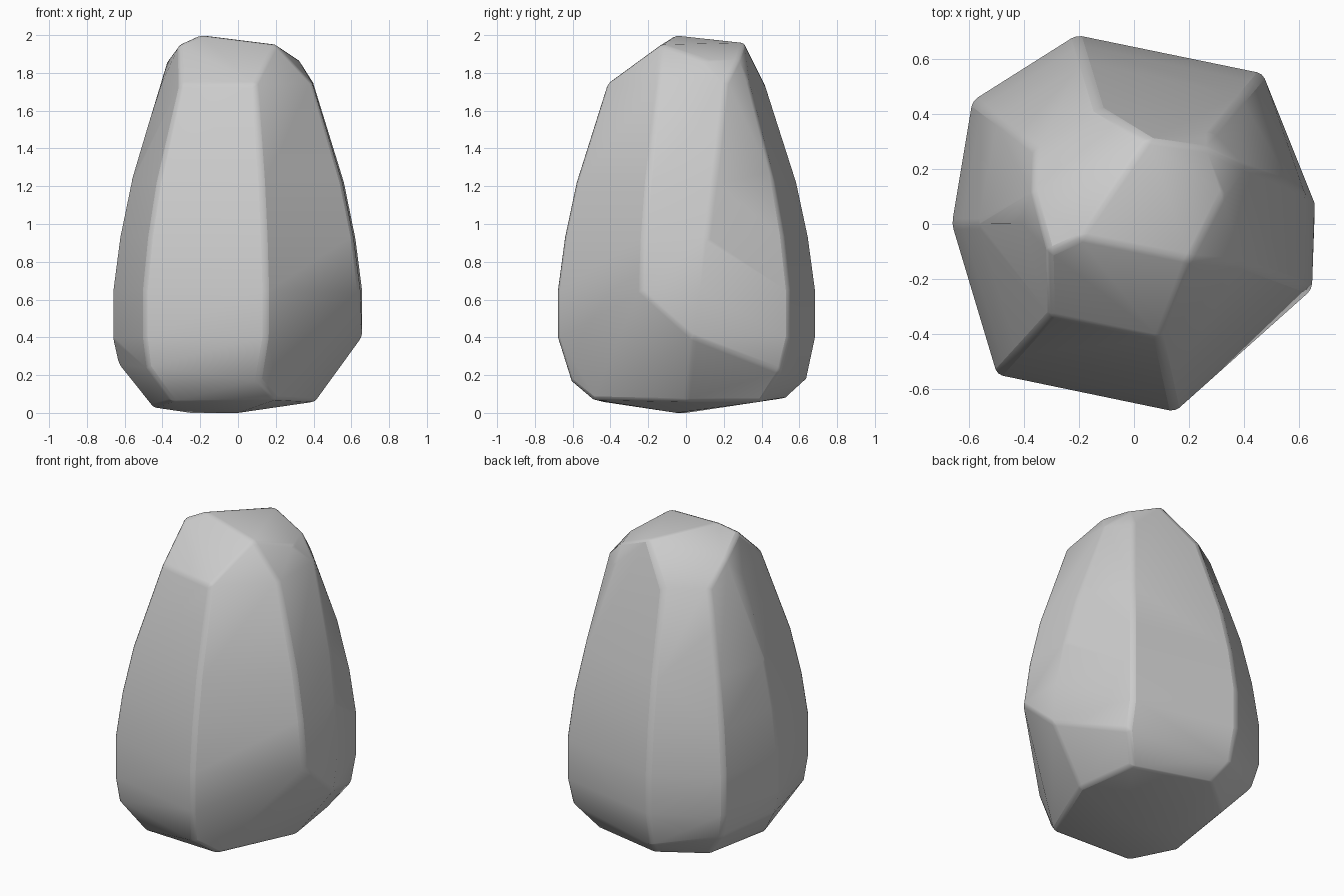
import bpy, bmesh, math

if "Cube" in bpy.data.objects:
    bpy.data.objects.remove(bpy.data.objects["Cube"])

# Widest outline of the boulder: x, y, lowest height of each edge column
outline = [(-.21, .69, .35), (.47, .55, .3), (.66, .04, .4), (.65, -.24, .45),
           (.15, -.685, .3), (-.50, -.55, .3), (-.665, 0, .35), (-.59, .45, .3)]
# Height and scale of each ring, narrowing towards the top
rings = [(.4, .995), (.65, .995), (.93, .94), (1.22, .85), (1.5, .725), (1.74, .61)]

# Underside chamfer and tilted crown facets
under = [(-.2, .64, .18), (.46, .50, .22), (.11, -.61, .17), (-.48, -.53, .24),
         (-.63, 0, .26), (-.55, .42, .24),
         (-.15, .53, .08), (.35, .40, .06), (.41, 0, .06), (.2, -.49, .07),
         (-.35, -.45, .06), (-.45, -.15, .03), (-.4, .33, .06), (-.25, 0, 0), (0, -.05, 0)]
crown = [(-.2, -.05, 2), (-.31, -.1, 1.95), (.2, -.13, 1.95), (.05, .31, 1.96),
         (.26, .28, 1.87), (.32, .1, 1.87), (-.37, .12, 1.87)]

bm = bmesh.new()
for z, s in rings:
    for i, (x, y, low) in enumerate(outline):
        if z >= low:
            twist = .14 * (z - .4) if i == 2 else 0
            bm.verts.new((x * s, y * s + twist, z))
for p in under + crown:
    bm.verts.new(p)

# Faceted shell around the points, then slightly worn edges
hull = bmesh.ops.convex_hull(bm, input=bm.verts)
bmesh.ops.delete(bm, geom=list({v for v in hull["geom_interior"] if v.is_valid}), context='VERTS')
bmesh.ops.dissolve_limit(bm, angle_limit=math.radians(3), verts=bm.verts, edges=bm.edges)
bmesh.ops.recalc_face_normals(bm, faces=bm.faces)
mesh = bpy.data.meshes.new("boulder")
bm.to_mesh(mesh)
bm.free()
boulder = bpy.data.objects.new("boulder", mesh)
bpy.context.collection.objects.link(boulder)

bevel = boulder.modifiers.new("worn_edges", 'BEVEL')
bevel.width = .02
bevel.segments = 2
bevel.limit_method = 'ANGLE'
bevel.angle_limit = math.radians(25)

bpy.context.view_layer.objects.active = boulder
boulder.select_set(True)
bpy.ops.object.shade_smooth_by_angle(angle=math.radians(40))
